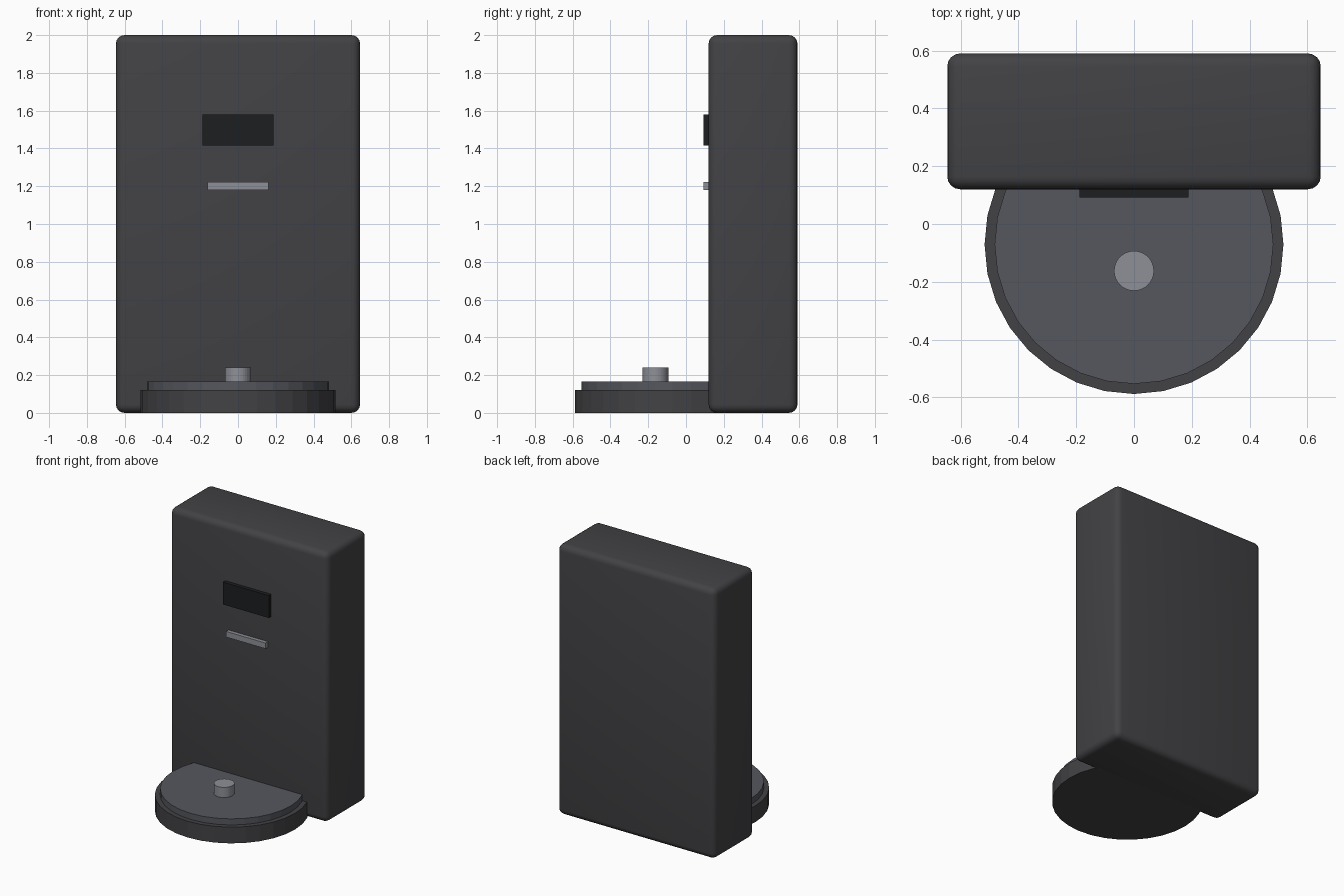
import bpy

if "Cube" in bpy.data.objects:
    bpy.data.objects.remove(bpy.data.objects["Cube"])


def material(name, rgb):
    m = bpy.data.materials.new(name)
    m.diffuse_color = (*rgb, 1)
    m.use_nodes = True
    m.node_tree.nodes["Principled BSDF"].inputs["Base Color"].default_value = m.diffuse_color
    return m


casing = material("dark_casing", (0.055, 0.055, 0.06))
plate = material("slate_plate", (0.09, 0.095, 0.11))
glass = material("black_glass", (0.012, 0.013, 0.014))
metal = material("grey_metal", (0.27, 0.28, 0.31))


def finish(name, mat):
    ob = bpy.context.object
    ob.name = name
    ob.data.materials.append(mat)
    return ob


def box(name, x, y, z, mat, bevel=0):
    """Box from (min, max) ranges, with optional rounded edges."""
    r = (x, y, z)
    bpy.ops.mesh.primitive_cube_add(size=1, location=[(a + b) / 2 for a, b in r])
    ob = finish(name, mat)
    ob.scale = [b - a for a, b in r]
    bpy.ops.object.transform_apply(location=False, rotation=False, scale=True)
    if bevel:
        mod = ob.modifiers.new("round", 'BEVEL')
        mod.width = bevel
        mod.segments = 4
        bpy.ops.object.modifier_apply(modifier=mod.name)
        bpy.ops.object.shade_smooth_by_angle()
    return ob


def disc(name, radius, y, z0, z1, mat, sides=32):
    bpy.ops.mesh.primitive_cylinder_add(vertices=sides, radius=radius, depth=z1 - z0,
                                        location=(0, y, (z0 + z1) / 2))
    return finish(name, mat)


# Upright body
box("body", (-0.646, 0.646), (0.12, 0.59), (0, 2), casing, bevel=0.045)

# Round base, turntable plate and centre peg
disc("base", 0.517, -0.071, 0, 0.12, casing)
disc("base_plate", 0.482, -0.071, 0.12, 0.165, plate)
disc("peg", 0.069, -0.162, 0.165, 0.24, metal)

# Front display and slot trim
box("display", (-0.188, 0.188), (0.092, 0.13), (1.415, 1.58), glass)
box("slot_trim", (-0.162, 0.162), (0.092, 0.13), (1.18, 1.222), metal)
